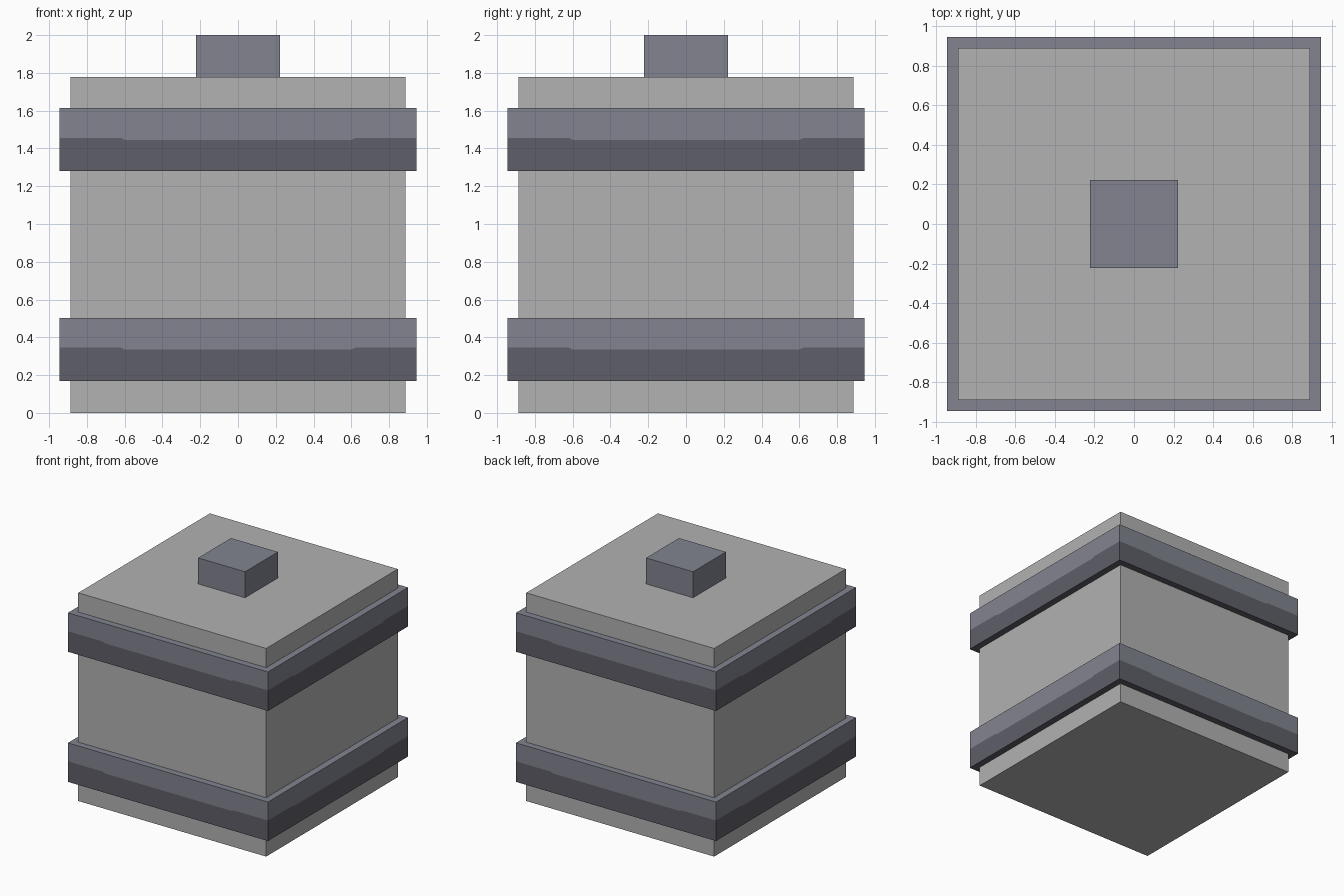
import bpy
import bmesh
from math import pi
from mathutils import Matrix, Vector

cube = bpy.data.objects.get("Cube")
if cube:
    bpy.data.objects.remove(cube, do_unlink=True)


def material(name, rgb):
    mat = bpy.data.materials.new(name)
    mat.use_nodes = True
    mat.diffuse_color = (*rgb, 1)
    mat.node_tree.nodes["Principled BSDF"].inputs["Base Color"].default_value = (*rgb, 1)
    return mat


GREY = material("light grey", (0.445, 0.445, 0.445))
STEEL = material("blue grey", (0.223, 0.231, 0.279))
DARK = material("dark grey", (0.112, 0.112, 0.138))

BODY = 0.888   # half width of the body
BAND = 0.945   # half width of the bands
BAND_HEIGHT = 0.333


def add_object(name, bm, *mats):
    mesh = bpy.data.meshes.new(name)
    bm.to_mesh(mesh)
    bm.free()
    for mat in mats:
        mesh.materials.append(mat)
    obj = bpy.data.objects.new(name, mesh)
    bpy.context.collection.objects.link(obj)
    return obj


def block(name, half, bottom, top, mat):
    bm = bmesh.new()
    bmesh.ops.create_cube(bm, size=1)
    bmesh.ops.scale(bm, vec=(2 * half, 2 * half, top - bottom), verts=bm.verts)
    bmesh.ops.translate(bm, vec=(0, 0, (top + bottom) / 2), verts=bm.verts)
    return add_object(name, bm, mat)


def band(name, bottom):
    """Square ring, light above and dark below a stepped line on each side."""
    bm = bmesh.new()
    step = [(-BAND, 0.175), (-0.62, 0.175), (-0.6, 0.165),
            (0.6, 0.165), (0.62, 0.175), (BAND, 0.175)]
    for quarter in range(4):
        turn = Matrix.Rotation(quarter * pi / 2, 3, "Z")

        def row(half, points):
            return [bm.verts.new(turn @ Vector((x, -half, z))) for x, z in points]

        low = row(BAND, [(x, 0) for x, z in step])
        mid = row(BAND, step)
        high = row(BAND, [(x, BAND_HEIGHT) for x, z in step])
        ends = (-BODY, BODY)
        inner_low = row(BODY, [(x, 0) for x in ends])
        inner_high = row(BODY, [(x, BAND_HEIGHT) for x in ends])
        for i in range(len(step) - 1):
            bm.faces.new((low[i], low[i + 1], mid[i + 1], mid[i])).material_index = 1
            bm.faces.new((mid[i], mid[i + 1], high[i + 1], high[i]))
        # top and bottom rims, then the inner wall against the body
        bm.faces.new(high + inner_high[::-1])
        bm.faces.new(inner_low + low[::-1]).material_index = 1
        bm.faces.new(inner_low[::-1] + inner_high)
    bmesh.ops.remove_doubles(bm, verts=bm.verts, dist=0.0001)
    bmesh.ops.recalc_face_normals(bm, faces=bm.faces)
    bmesh.ops.translate(bm, vec=(0, 0, bottom), verts=bm.verts)
    return add_object(name, bm, STEEL, DARK)


block("body", BODY, 0, 1.778, GREY)
block("top_knob", 0.222, 1.778, 2, STEEL)
band("lower_band", 0.17)
band("upper_band", 1.281)
